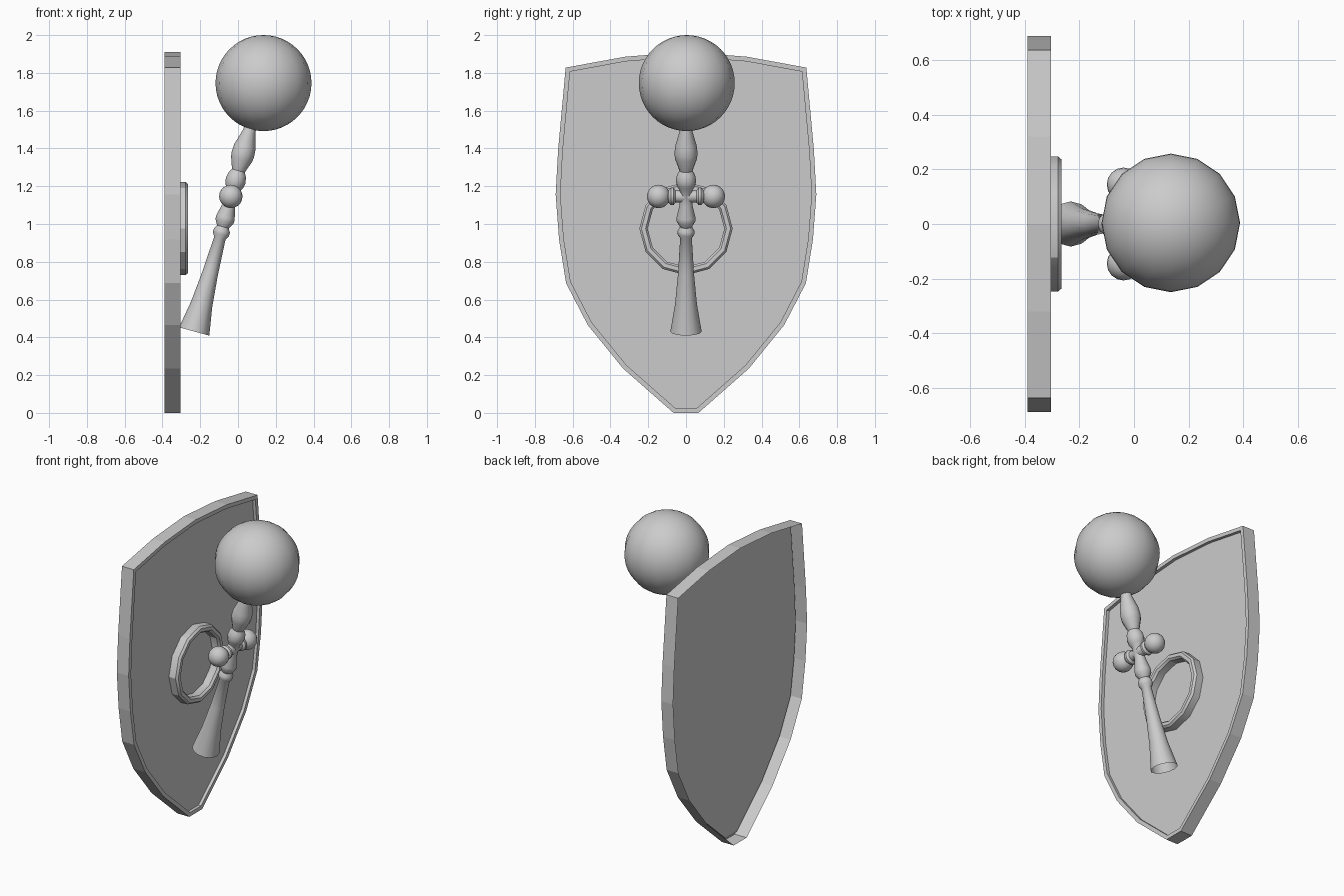
import bpy, bmesh, math
from mathutils import Matrix, Vector

if "Cube" in bpy.data.objects:
    bpy.data.objects.remove(bpy.data.objects["Cube"])


def finish(name, bm, smooth=True, angle=35):
    bmesh.ops.recalc_face_normals(bm, faces=bm.faces)
    mesh = bpy.data.meshes.new(name)
    bm.to_mesh(mesh)
    bm.free()
    obj = bpy.data.objects.new(name, mesh)
    bpy.context.collection.objects.link(obj)
    if smooth:
        bpy.ops.object.select_all(action='DESELECT')
        bpy.context.view_layer.objects.active = obj
        obj.select_set(True)
        bpy.ops.object.shade_smooth_by_angle(angle=math.radians(angle))
    return obj


def lathe(name, profile, segs, origin, axis, angle=35):
    """Revolve (radius, height) points around an axis through origin."""
    rot = Vector(axis).to_track_quat('Z', 'Y').to_matrix().to_4x4()
    mat = Matrix.Translation(origin) @ rot
    bm = bmesh.new()
    rings = []
    for r, h in profile:
        rings.append([bm.verts.new(mat @ Vector((r * math.cos(a), r * math.sin(a), h)))
                      for a in (2 * math.pi * i / segs for i in range(segs))])
    for a, b in zip(rings, rings[1:]):
        for i in range(segs):
            j = (i + 1) % segs
            bm.faces.new((a[i], a[j], b[j], b[i]))
    return finish(name, bm, True, angle)


def ball(name, center, radius, u, v):
    bm = bmesh.new()
    bmesh.ops.create_uvsphere(bm, u_segments=u, v_segments=v, radius=radius,
                              matrix=Matrix.Translation(center))
    return finish(name, bm, True, 60)


# Shield-shaped backplate: open-backed shell with a recessed front panel
BACK, FRONT, RECESS = -0.39, -0.305, 0.02
half = [(0.32, 1.886), (0.637, 1.828), (0.677, 1.394), (0.69, 1.156), (0.672, 0.918),
        (0.635, 0.687), (0.52, 0.465), (0.333, 0.235), (0.066, 0.0)]
outline = [(0, 1.91)] + half + [(-y, z) for y, z in reversed(half)]
bm = bmesh.new()
front = [bm.verts.new((FRONT, y, z)) for y, z in outline]
back = [bm.verts.new((BACK, y, z)) for y, z in outline]
panel = bm.faces.new(front)
n = len(outline)
for i in range(n):
    j = (i + 1) % n
    bm.faces.new((front[i], back[i], back[j], front[j]))
bm.normal_update()
bmesh.ops.inset_region(bm, faces=[panel], thickness=0.025, use_even_offset=True,
                       use_boundary=True)
edge = bmesh.ops.extrude_discrete_faces(bm, faces=[panel])['faces'][0]
inner = [v.co.copy() for v in edge.verts]
bmesh.ops.translate(bm, verts=edge.verts[:], vec=(-RECESS, 0, 0))
low = edge.verts[:]
for i in range(n):
    j = (i + 1) % n
    bm.faces.new([low[i], low[j], bm.verts.new(inner[j]), bm.verts.new(inner[i])])
bmesh.ops.remove_doubles(bm, verts=bm.verts[:], dist=0.0005)
finish("backplate", bm, smooth=False)

# Raised mounting ring on the panel
lathe("mounting_ring", [(0.247, 0), (0.247, 0.047), (0.236, 0.06), (0.214, 0.06),
                        (0.203, 0.047), (0.203, 0)], 12,
      (FRONT - RECESS, 0, 0.976), (1, 0, 0), 30)

# Tilted turned torch stem; heights given as world z and converted along the axis
foot = Vector((-0.232, 0, 0.431))
axis = Vector((0.265, 0, 0.964)).normalized()
stem = [(0.083, 0.431), (0.058, 0.575), (0.042, 0.74), (0.031, 0.925), (0.044, 0.945),
        (0.044, 0.965), (0.032, 0.985), (0.05, 1.015), (0.05, 1.035), (0.034, 1.10),
        (0.034, 1.18), (0.048, 1.20), (0.054, 1.23), (0.048, 1.26), (0.035, 1.282),
        (0.058, 1.345), (0.061, 1.37), (0.058, 1.41), (0.034, 1.49), (0.03, 1.54)]
lathe("torch_stem", [(r, (z - foot.z) / axis.z) for r, z in stem], 12, foot, axis, 40)

# Cross arms with collars and end balls
hub = Vector((-0.038, 0, 1.146))
for side, label in ((1, "left"), (-1, "right")):
    lathe("cross_arm_" + label, [(0.036, 0), (0.032, 0.055), (0.046, 0.066), (0.046, 0.08),
                                 (0.034, 0.092), (0.034, 0.13)], 12, hub, (0, side, 0), 40)
    ball("arm_ball_" + label, hub + Vector((0, side * 0.145, 0)), 0.062, 16, 10)

# Globe lamp
ball("globe", (0.135, 0.004, 1.746), 0.254, 16, 24)
